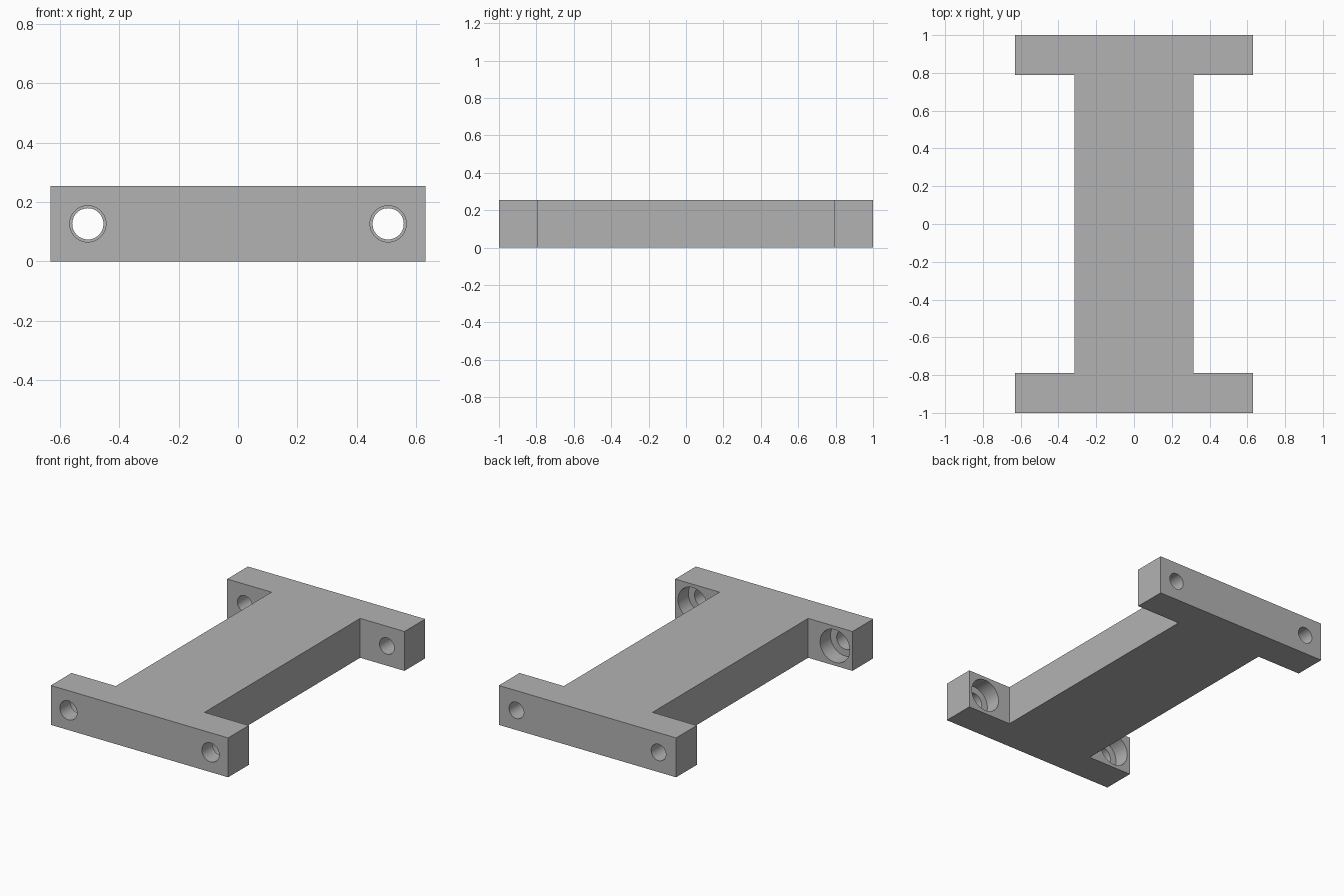
import bpy, bmesh
from math import radians
from mathutils import Matrix

cube = bpy.data.objects.get("Cube")
if cube:
    bpy.data.objects.remove(cube, do_unlink=True)

HEIGHT = 0.253
HALF_WIDTH, HALF_WEB = 0.63, 0.315
FLANGE_Y = 0.79          # inner face of each end flange
HOLE_X = 0.505

grey = bpy.data.materials.new("light grey")
grey.use_nodes = True
colour = (0.45, 0.45, 0.45, 1)
grey.diffuse_color = colour
grey.node_tree.nodes["Principled BSDF"].inputs["Base Color"].default_value = colour


def add_object(name, bm):
    bmesh.ops.recalc_face_normals(bm, faces=bm.faces[:])
    mesh = bpy.data.meshes.new(name)
    bm.to_mesh(mesh)
    bm.free()
    mesh.materials.append(grey)
    obj = bpy.data.objects.new(name, mesh)
    bpy.context.collection.objects.link(obj)
    return obj


def drill(body, x, radius, y_start, y_end):
    """Cut a round bore along y between two depths."""
    bm = bmesh.new()
    bmesh.ops.create_cone(bm, cap_ends=True, segments=48, radius1=radius,
                          radius2=radius, depth=y_end - y_start,
                          matrix=Matrix.Translation((x, (y_start + y_end) / 2, HEIGHT / 2))
                          @ Matrix.Rotation(radians(90), 4, "X"))
    cutter = add_object("bore_cutter", bm)
    cutter.hide_render = True
    cut = body.modifiers.new("bore", "BOOLEAN")
    cut.operation = "DIFFERENCE"
    cut.solver = "EXACT"
    cut.object = cutter
    bpy.ops.object.modifier_apply(modifier=cut.name)
    bpy.data.objects.remove(cutter, do_unlink=True)


# I-shaped body: one quarter outline mirrored round, then extruded upward
quarter = [(HALF_WIDTH, 1), (HALF_WIDTH, FLANGE_Y), (HALF_WEB, FLANGE_Y)]
right_half = quarter + [(x, -y) for x, y in reversed(quarter)]
outline = right_half + [(-x, y) for x, y in reversed(right_half)]
bm = bmesh.new()
base = bm.faces.new([bm.verts.new((x, y, 0)) for x, y in outline])
raised = bmesh.ops.extrude_face_region(bm, geom=[base])["geom"]
bmesh.ops.translate(bm, vec=(0, 0, HEIGHT),
                    verts=[v for v in raised if isinstance(v, bmesh.types.BMVert)])
body = add_object("mounting_spacer", bm)
bpy.context.view_layer.objects.active = body
body.select_set(True)

# Bolt holes: counterbored in the front flange, plain in the back flange
for x in (-HOLE_X, HOLE_X):
    drill(body, x, 0.061, -1.1, -0.85)
    drill(body, x, 0.105, -0.895, -0.7)
    drill(body, x, 0.0525, 0.7, 1.1)

bpy.ops.object.shade_smooth_by_angle(angle=radians(30))
